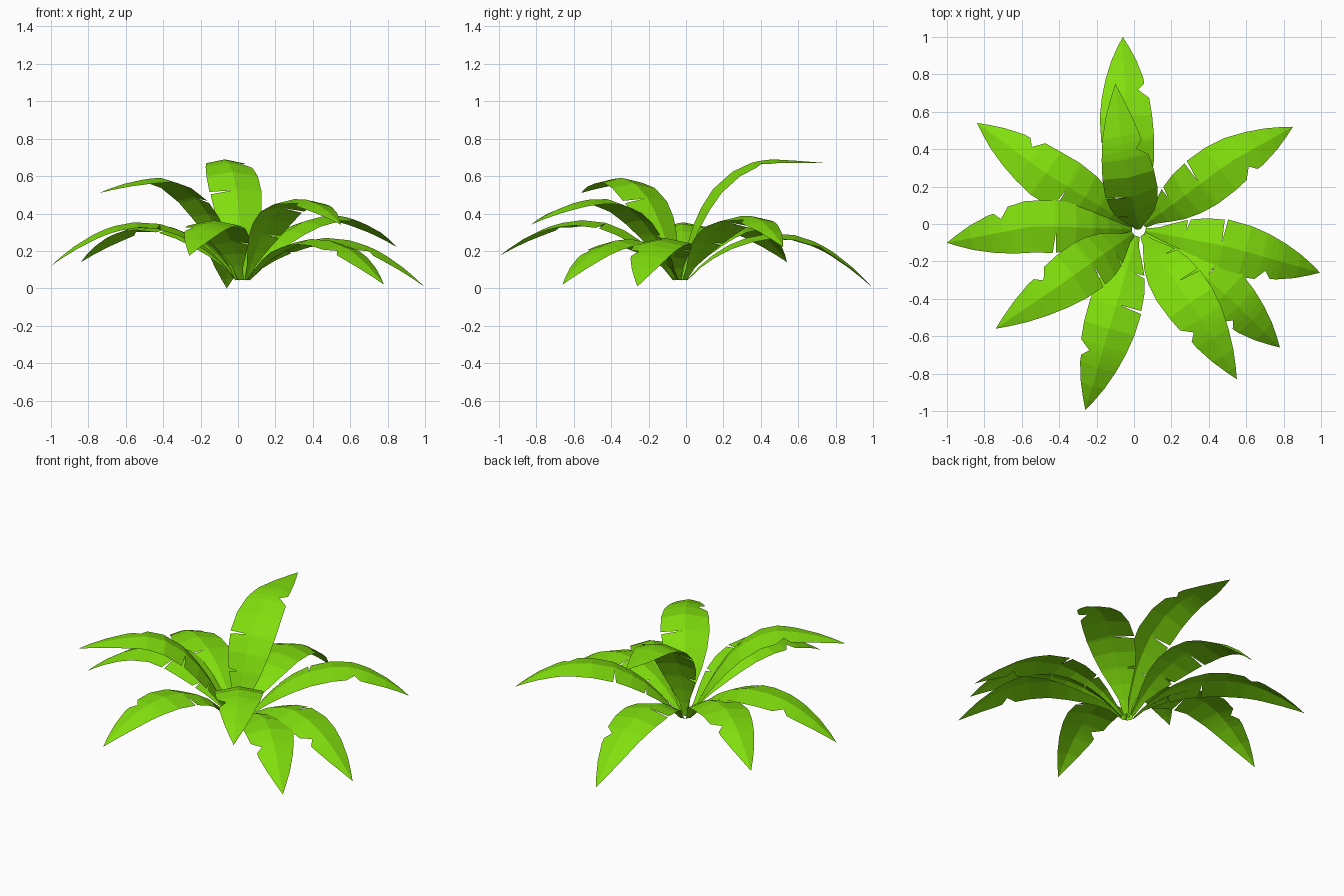
import bpy, bmesh
from mathutils import Vector

cube = bpy.data.objects.get("Cube")
if cube:
    bpy.data.objects.remove(cube, do_unlink=True)

green = bpy.data.materials.new("leaf_green")
green.use_nodes = True
colour = (0.22, 0.74, 0.004, 1)
green.diffuse_color = colour
green.node_tree.nodes["Principled BSDF"].inputs["Base Color"].default_value = colour

ROOT = Vector((0.025, -0.03, 0.045))

# Half-width of the blade along its length: thin slits on the left, one notch on the right
LEFT = [(0, .015), (.08, .03), (.16, .065), (.24, .1), (.248, .04), (.256, .105), (.34, .128), (.43, .138),
        (.438, .02), (.446, .142), (.56, .14), (.66, .125), (.76, .1), (.86, .066), (.94, .03), (1, 0)]
RIGHT = [(0, .015), (.08, .03), (.16, .065), (.24, .1), (.34, .128), (.446, .142),
         (.56, .14), (.65, .128), (.69, .07), (.725, .105), (.76, .1), (.86, .066), (.94, .03), (1, 0)]


def bend(a, b, c, steps=24):
    """Points along a quadratic curve."""
    return [a * (1 - t) ** 2 + b * 2 * t * (1 - t) + c * t * t
            for t in (i / steps for i in range(steps + 1))]


def midrib(crest, tip):
    """Rise from the root to the crest, then droop to the tip."""
    upright = crest.z > 0.6
    # Spreading leaves start around the root, the upright one in its middle
    start = ROOT.copy()
    if not upright:
        outward = crest - ROOT
        outward.z = 0
        start += outward.normalized() * 0.035
    rise_handle = start.lerp(crest, 0.17 if upright else 0.42)
    fall_handle = crest.lerp(tip, 0.5)
    rise_handle.z = crest.z
    fall_handle.z = crest.z - 0.01
    return bend(start, rise_handle, crest) + bend(crest, fall_handle, tip)[1:]


def along(path, t):
    """Position and direction at a fraction of the path length."""
    lengths = [(b - a).length for a, b in zip(path, path[1:])]
    left = t * sum(lengths)
    for a, b, size in zip(path, path[1:], lengths):
        if left <= size + 1e-6:
            return a.lerp(b, min(left / size, 1)), (b - a).normalized()
        left -= size
    return path[-1], (path[-1] - path[-2]).normalized()


def width_at(outline, t):
    for (t0, w0), (t1, w1) in zip(outline, outline[1:]):
        if t <= t1:
            return w0 + (w1 - w0) * (t - t0) / (t1 - t0)
    return 0


def make_leaf(name, crest, tip):
    path = midrib(Vector(crest), Vector(tip))
    stations = sorted({t for t, w in LEFT + RIGHT})
    bm = bmesh.new()
    rows = []
    for t in stations:
        point, forward = along(path, t)
        side = forward.cross(Vector((0, 0, 1))).normalized()
        droop = side.cross(forward) * -0.2
        ridge = bm.verts.new(point)
        if t == 1:
            rows.append((ridge, ridge, ridge))
            continue
        l, r = width_at(LEFT, t), width_at(RIGHT, t)
        rows.append((bm.verts.new(point + (droop - side) * l), ridge,
                     bm.verts.new(point + (droop + side) * r)))
    # Two sloping halves meeting at the raised midrib
    for near, far in zip(rows, rows[1:]):
        for i in (0, 1):
            corners = [near[i], near[i + 1], far[i + 1], far[i]]
            bm.faces.new(list(dict.fromkeys(corners)))
    mesh = bpy.data.meshes.new(name)
    bm.to_mesh(mesh)
    bm.free()
    mesh.materials.append(green)
    bpy.context.collection.objects.link(bpy.data.objects.new(name, mesh))


# Each leaf: crest of its arch, then its tip
LEAVES = {
    "back_low_leaf": ((-.04, .5, .295), (-.06, 1, 0)),
    "back_tall_leaf": ((-.075, .49, .69), (-.1, .75, .67)),
    "back_left_leaf": ((.51, .33, .39), (.85, .52, .22)),
    "left_leaf": ((.5, -.12, .27), (.995, -.26, .01)),
    "front_left_low_leaf": ((.43, -.32, .265), (.78, -.66, .02)),
    "front_left_tall_leaf": ((.33, -.46, .48), (.55, -.83, .34)),
    "front_leaf": ((-.13, -.55, .365), (-.26, -.995, .175)),
    "front_right_leaf": ((-.43, -.35, .59), (-.74, -.56, .51)),
    "right_leaf": ((-.53, -.01, .355), (-1, -.1, .12)),
    "back_right_leaf": ((-.47, .27, .34), (-.84, .54, .14)),
}
for leaf, (crest, tip) in LEAVES.items():
    make_leaf(leaf, crest, tip)
